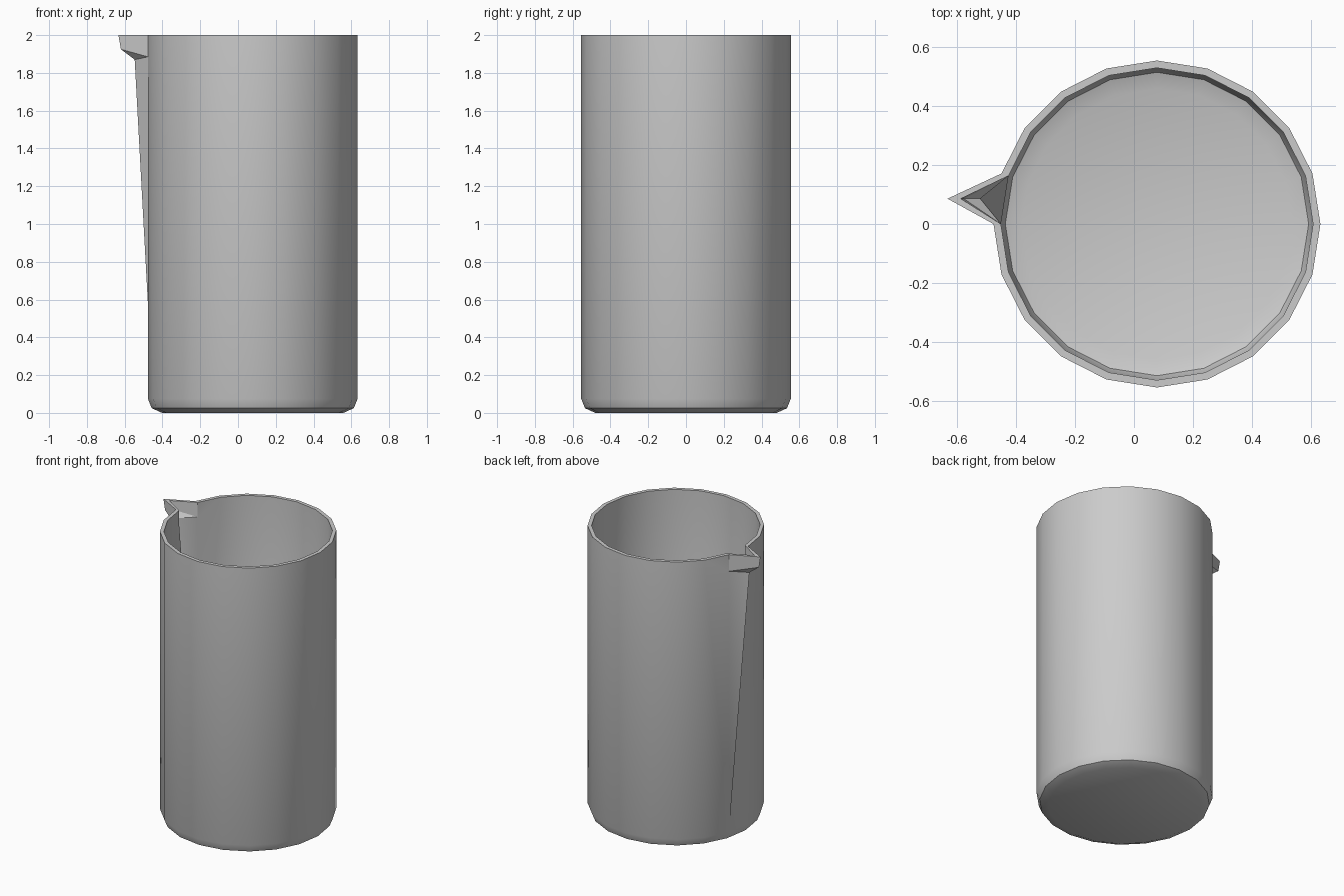
import bpy, bmesh
from math import cos, sin, radians

if "Cube" in bpy.data.objects:
    bpy.data.objects.remove(bpy.data.objects["Cube"])

SIDES = 20
CX = 0.078          # body axis, shifted so jug plus spout is centred
SL, SR = 9, 10      # the two body columns the spout sits between

bm = bmesh.new()


def ring(r, z):
    return [bm.verts.new((CX + r * cos(radians(18 * i)), r * sin(radians(18 * i)), z))
            for i in range(SIDES)]


def skin(profile, z_join, spout):
    """One skin of the jug: floor, rounded base, wall and spout. Returns the rim loop."""
    rings = [ring(r, z) for r, z in profile]
    bm.faces.new(rings[0])
    for lo, hi in zip(rings[:-2], rings[1:-1]):
        for i in range(SIDES):
            j = (i + 1) % SIDES
            bm.faces.new((lo[i], lo[j], hi[j], hi[i]))
    base, top = rings[-2], rings[-1]

    # spout: two side joints, then tip, lip underside and throat
    a = bm.verts.new((top[SL].co.x, top[SL].co.y, z_join))
    b = bm.verts.new((top[SR].co.x, top[SR].co.y, z_join))
    tip, lip, throat = [bm.verts.new((x, 0.086, z)) for x, z in spout]

    # wall, leaving out the spout panel
    for i in range(SIDES):
        j = (i + 1) % SIDES
        if i == SL:
            continue
        if j == SL:
            bm.faces.new((base[i], base[j], a, top[j], top[i]))
        elif i == SR:
            bm.faces.new((base[i], base[j], top[j], top[i], b))
        else:
            bm.faces.new((base[i], base[j], top[j], top[i]))

    # spout panel
    foot = base[SL]
    for f in ((foot, base[SR], b), (foot, b, throat), (foot, throat, a),
              (a, throat, lip), (throat, b, lip),
              (a, lip, tip, top[SL]), (b, top[SR], tip, lip)):
        bm.faces.new(f)
    return top[:SL + 1] + [tip] + top[SR:]


outer = skin([(0.48, 0), (0.535, 0.025), (0.555, 0.075), (0.555, 2)], 1.885,
             [(-0.633, 2), (-0.62, 1.925), (-0.547, 1.87)])
inner = skin([(0.46, 0.025), (0.515, 0.045), (0.53, 0.085), (0.53, 2)], 1.9,
             [(-0.588, 2), (-0.578, 1.945), (-0.522, 1.895)])

# flat rim joining both skins
n = len(outer)
for i in range(n):
    j = (i + 1) % n
    bm.faces.new((outer[i], outer[j], inner[j], inner[i]))

bmesh.ops.recalc_face_normals(bm, faces=bm.faces)
mesh = bpy.data.meshes.new("jug")
bm.to_mesh(mesh)
bm.free()
jug = bpy.data.objects.new("jug", mesh)
bpy.context.collection.objects.link(jug)

# smooth wall, sharp rim and spout edges
bpy.context.view_layer.objects.active = jug
jug.select_set(True)
bpy.ops.object.shade_smooth_by_angle(angle=radians(32))
